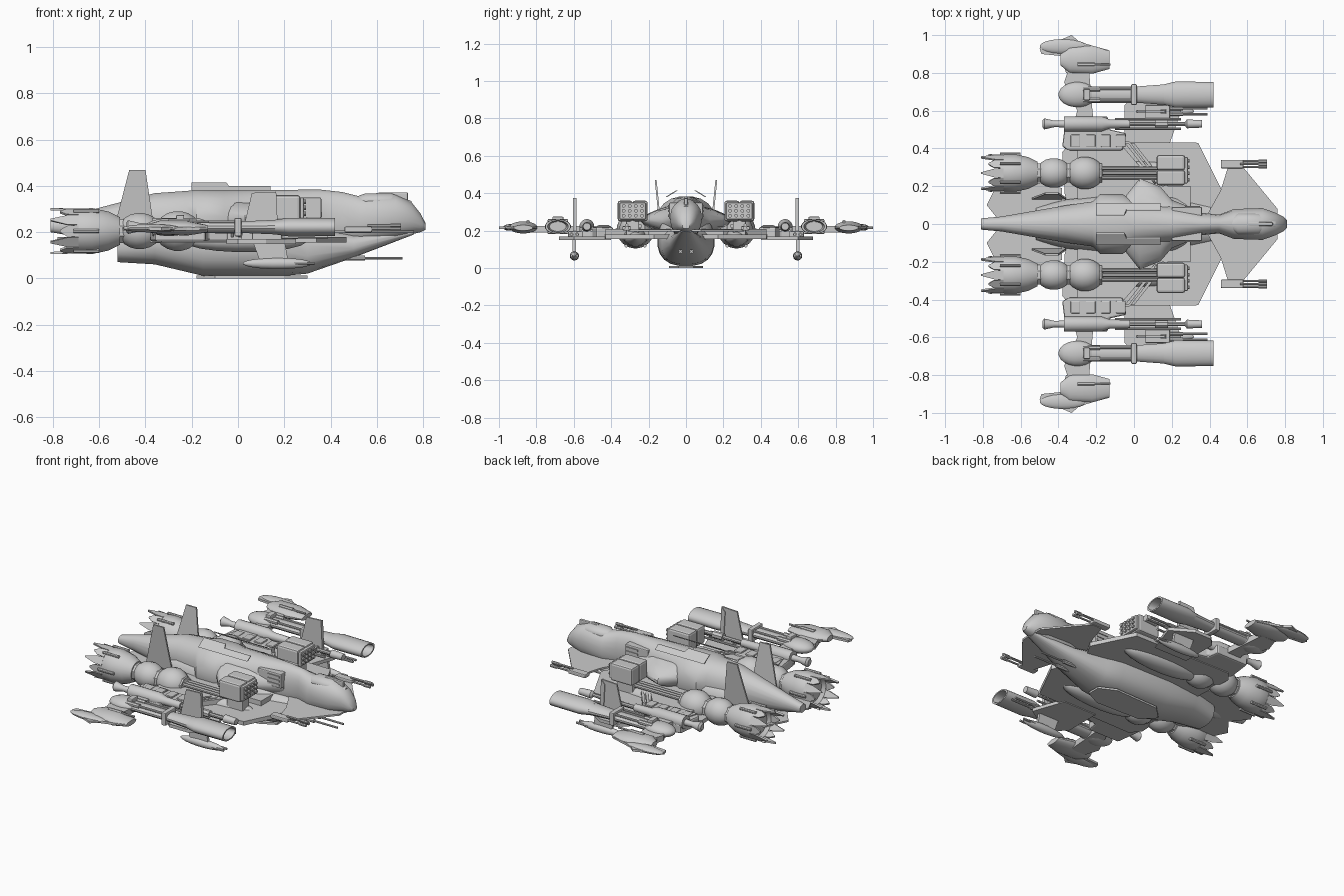
import bpy, bmesh, math

cube = bpy.data.objects.get("Cube")
if cube:
    bpy.data.objects.remove(cube)

grey = bpy.data.materials.new("hull grey")
grey.use_nodes = True
grey.diffuse_color = (.6, .6, .6, 1)
grey.node_tree.nodes["Principled BSDF"].inputs["Base Color"].default_value = grey.diffuse_color


def finish(name, bm, mirror=True, smooth=False, bevel=0):
    bmesh.ops.recalc_face_normals(bm, faces=bm.faces)
    mesh = bpy.data.meshes.new(name)
    bm.to_mesh(mesh)
    bm.free()
    mesh.materials.append(grey)
    ob = bpy.data.objects.new(name, mesh)
    bpy.context.collection.objects.link(ob)
    if smooth:
        bpy.ops.object.select_all(action='DESELECT')
        ob.select_set(True)
        bpy.context.view_layer.objects.active = ob
        bpy.ops.object.shade_smooth_by_angle(angle=math.radians(35))
    if bevel:
        modifier = ob.modifiers.new("bevel", 'BEVEL')
        modifier.width = bevel
        modifier.segments = 2
    if mirror:
        modifier = ob.modifiers.new("mirror", 'MIRROR')
        modifier.use_axis = (False, True, False)


def skin(bm, rings):
    rows = [[bm.verts.new(point) for point in ring] for ring in rings]
    count = len(rows[0])
    for a, b in zip(rows, rows[1:]):
        for i in range(count):
            j = (i + 1) % count
            bm.faces.new((a[i], a[j], b[j], b[i]))
    bm.faces.new(rows[0])
    bm.faces.new(rows[-1])


def loft(name, sections, y=0, sides=20, power=1, mirror=False):
    """Oval sections along x: (x, half width, bottom, top)."""
    def bend(value):
        return math.copysign(abs(value) ** power, value)
    turns = [math.tau * (i + .5) / sides for i in range(sides)]
    bm = bmesh.new()
    skin(bm, [[(x, y + width * bend(math.cos(turn)),
                (low + high) / 2 + (high - low) / 2 * bend(math.sin(turn)))
               for turn in turns] for x, width, low, high in sections])
    finish(name, bm, mirror, smooth=True)


def turned(name, y, z, steps, flat=1, sides=16):
    """Pair of turned parts along x: steps of (x, radius)."""
    loft(name, [(x, r, z - r * flat, z + r * flat) for x, r in steps], y, sides, mirror=True)


def rod(name, y, z, start, end, radius):
    turned(name, y, z, [(start, radius), (end, radius)], sides=8)


def egg(name, y, z, start, end, radius, flat=1):
    """Pair of rounded pods along x."""
    turns = [math.pi * (i + .5) / 10 for i in range(10)]
    middle, half = (start + end) / 2, (end - start) / 2
    turned(name, y, z, [(middle - half * math.cos(t), radius * math.sin(t)) for t in turns], flat)


def plate(name, outline, low, high, upright=False, lean=0, bevel=0):
    """Pair of plates: outline in x, y raised along z, or upright in x, z."""
    def place(a, b, level):
        return (a, level + lean * (b - outline[0][1]), b) if upright else (a, b, level)
    bm = bmesh.new()
    skin(bm, [[place(a, b, level) for a, b in outline] for level in (low, high)])
    finish(name, bm, bevel=bevel)


def box(name, x, y, z, length, width, height, bevel=.006):
    left, right, back, front = y - width / 2, y + width / 2, x - length / 2, x + length / 2
    plate(name, [(back, left), (front, left), (front, right), (back, right)],
          z - height / 2, z + height / 2, bevel=bevel)


# Fuselage: upper spine with narrow neck and head, and lower hull
loft("upper_fuselage", [(-.81, .03, .2, .25), (-.7, .04, .18, .28), (-.36, .1, .12, .37),
     (-.22, .12, .12, .38), (-.18, .16, .1, .385), (-.06, .16, .1, .385), (0, .12, .1, .385),
     (.2, .1, .12, .385), (.36, .06, .13, .385), (.45, .05, .14, .375), (.53, .08, .15, .355),
     (.68, .085, .17, .363), (.75, .06, .19, .33), (.79, .04, .2, .28), (.81, .02, .21, .24)], power=.9)
loft("lower_hull", [(-.52, .09, .07, .22), (-.36, .13, .06, .28), (-.15, .155, .01, .3),
     (.2, .15, .01, .29), (.3, .13, .02, .22), (.5, .09, .09, .19), (.76, .03, .19, .21)], power=.8)
plate("keel_plate", [(-.18, 0), (-.1, .08), (.2, .09), (.3, .04), (.3, 0)], 0, .012)
plate("spine_ridge", [(-.2, .38), (-.2, .415), (-.05, .415), (-.04, .4), (.14, .4), (.14, .38)],
      .1, .11, upright=True, lean=-1.6)
loft("canopy", [(.5, .02, .3, .35), (.55, .055, .3, .368), (.66, .055, .3, .37), (.75, .02, .28, .335)])
box("head_strip", x=.67, y=0, z=.34, length=.13, width=.02, height=.065)
rod("chin_gun_body", y=.03, z=.088, start=.35, end=.55, radius=.012)
rod("chin_gun_barrel", y=.03, z=.088, start=.55, end=.71, radius=.006)

# Shoulder fairings with cheek intakes
loft("shoulder_fairing", [(-.06, .13, .14, .36), (.03, .245, .17, .34), (.14, .2, .17, .34),
     (.2, .13, .15, .35), (.36, .065, .17, .36)], power=1.25)
box("cheek_intake", x=.28, y=.065, z=.305, length=.16, width=.05, height=.09)
for i in range(3):
    box("intake_slat", x=.31, y=.09, z=.28 + i * .025, length=.08, width=.01, height=.012, bevel=0)

# Wings and tailplanes
plate("main_wing", [(-.36, .05), (-.38, .38), (-.33, .44), (.34, .43), (.47, .17), (.4, .05)], .155, .18)
plate("wing_root", [(-.3, .08), (-.3, .4), (-.05, .4), (.12, .2), (.3, .2), (.3, .08)], .18, .21)
plate("outer_wing", [(-.05, .4), (-.05, .63), (0, .68), (.12, .68), (.25, .6), (.18, .4)], .15, .17)
plate("wing_spar", [(-.36, .4), (-.3, .6), (-.37, .75), (-.34, .84), (-.24, .84), (-.22, .6), (-.2, .4)],
      .19, .225)
plate("canard", [(.36, 0), (.46, .18), (.5, .31), (.57, .31), (.76, .08), (.76, 0)], .196, .207)
plate("tailplane", [(-.78, .1), (-.7, .26), (-.38, .19), (-.38, 0), (-.7, 0)], .17, .18)
plate("tail_fin", [(-.54, .2), (-.47, .47), (-.4, .47), (-.36, .2)], .13, .14, upright=True, lean=.1)
for x in (-.05, -.02):
    plate("wing_trim", [(x, .43), (x + .18, .2), (x + .2, .2), (x + .02, .43)], .18, .21)

# Main engines with petalled nozzles and feed tubes
engine = dict(y=.27, z=.205)
egg("engine_intake", **engine, start=-.36, end=-.16, radius=.088)
rod("engine_core", **engine, start=-.6, end=-.17, radius=.055)
egg("engine_drum", **engine, start=-.52, end=-.33, radius=.08)
turned("engine_bell", **engine, sides=24,
       steps=[(-.51, .06), (-.56, .085), (-.63, .1), (-.7, .097), (-.72, .085), (-.7, .07)])
bm = bmesh.new()
for i in range(12):
    turn = math.pi * i / 6
    tip = -.77 - .04 * (i % 2)
    petal = [(-.69, -.25), (-.69, .25), (-.74, .23), (tip, .04), (tip, -.04), (-.74, -.23)]
    skin(bm, [[(x, .27 + radius * math.cos(turn + spread), .205 + radius * math.sin(turn + spread))
               for x, spread in petal] for radius in (.1, .09)])
finish("nozzle_petals", bm)
for i in range(6):
    turn = math.pi * i / 3
    rod("nozzle_rib", .27 + .1 * math.cos(turn), .205 + .1 * math.sin(turn), -.71, -.6, radius=.009)
for offset in (-.025, 0, .025):
    rod("feed_tube", y=.27 + offset, z=.225, start=-.2, end=.16, radius=.011)
egg("under_wing_fairing", y=.27, z=.165, start=-.24, end=.3, radius=.065, flat=.8)

# Rocket boxes
for y in (.245, .325):
    box("rocket_box", x=.195, y=y, z=.305, length=.15, width=.08, height=.11, bevel=.012)
box("rocket_mount", x=.2, y=.285, z=.21, length=.11, width=.07, height=.09)
box("rocket_frame", x=.27, y=.285, z=.305, length=.03, width=.14, height=.09)
for i in range(4):
    for j in range(3):
        rod("rocket", y=.235 + i * .033, z=.28 + j * .026, start=.27, end=.295, radius=.01)

# Wing hatches and medium guns
plate("hatch_housing", [(-.38, .41), (-.35, .39), (-.06, .39), (-.04, .48), (-.13, .5), (-.14, .57),
      (-.36, .57)], .16, .22, bevel=.01)
for i in range(4):
    box("wing_hatch", x=-.31 + i * .08, y=.44, z=.222, length=.052, width=.067, height=.014)
gun = dict(y=.53, z=.222)
turned("medium_gun_tail", **gun, steps=[(-.485, .018), (-.475, .03), (-.42, .017), (-.36, .02)])
turned("medium_gun_body", **gun, steps=[(-.37, .04), (-.17, .04), (-.13, .025), (-.02, .022)])
rod("medium_gun_barrel", **gun, start=-.03, end=.3, radius=.011)
rod("medium_gun_sleeve", **gun, start=.11, end=.18, radius=.022)
turned("medium_gun_muzzle", **gun, steps=[(.27, .01), (.28, .024), (.36, .02)])
for y in (.505, .555):
    rod("gun_rail", y=y, z=.2, start=-.1, end=.25, radius=.007)

# Heavy outer cannons with a round breech
cannon = dict(y=.685, z=.222, flat=.58)
egg("cannon_breech", **cannon, start=-.4, end=-.2, radius=.068)
turned("cannon_barrel", **cannon, steps=[(-.25, .045), (.03, .045), (.16, .055), (.2, .06)])
turned("cannon_muzzle", **cannon, sides=20,
       steps=[(.16, .055), (.22, .07), (.42, .068), (.42, .055), (.34, .045)])
box("cannon_clamp", x=0, y=.685, z=.222, length=.03, width=.11, height=.08)
box("breech_block", x=-.25, y=.685, z=.24, length=.035, width=.06, height=.07)
for y in (.655, .715):
    rod("recoil_cylinder", y=y, z=.245, start=-.27, end=-.18, radius=.014)
    rod("recoil_tube", y=y, z=.245, start=-.18, end=0, radius=.007)

# Wing tip claws
plate("tip_blade", [(-.5, .93), (-.33, 1), (-.29, .965), (-.14, .92), (-.14, .84), (-.36, .8),
      (-.39, .89), (-.49, .9)], .208, .222)
egg("tip_claw", y=.94, z=.217, start=-.5, end=-.25, radius=.04, flat=.45)
loft("tip_pod", [(-.39, .03, .2, .235), (-.34, .07, .19, .25), (-.22, .075, .185, .25), (-.13, .05, .2, .23)],
     y=.87, mirror=True)
rod("tip_gun_body", y=.845, z=.245, start=-.3, end=-.21, radius=.012)
rod("tip_gun_barrel", y=.845, z=.245, start=-.21, end=-.125, radius=.006)

# Pylon fins and lower gun pods
plate("pylon_fin", [(.01, .16), (.06, .37), (.165, .375), (.165, .16)], .59, .6, upright=True)
plate("fin_strut", [(.15, .16), (.14, .35), (.165, .375), (.175, .16)], .585, .605, upright=True)
plate("lower_pylon", [(.06, .17), (.1, .06), (.22, .06), (.2, .17)], .588, .606, upright=True)
egg("lower_pod", y=.597, z=.065, start=.02, end=.32, radius=.025)
box("ammo_block", x=.125, y=.59, z=.18, length=.13, width=.08, height=.035)
for y in (.582, .612):
    rod("lower_barrel", y=y, z=.065, start=.2, end=.33, radius=.007)
    rod("wing_gun", y=y, z=.18, start=.15, end=.26, radius=.011)
    rod("wing_barrel", y=y, z=.18, start=.26, end=.39, radius=.007)

# Canard gun clusters
box("canard_gun_body", x=.52, y=.317, z=.212, length=.12, width=.045, height=.025)
for y, z in ((.302, .215), (.332, .215), (.317, .23)):
    rod("canard_barrel", y=y, z=z, start=.56, end=.7, radius=.006)
    rod("canard_muzzle", y=y, z=z, start=.66, end=.705, radius=.009)
